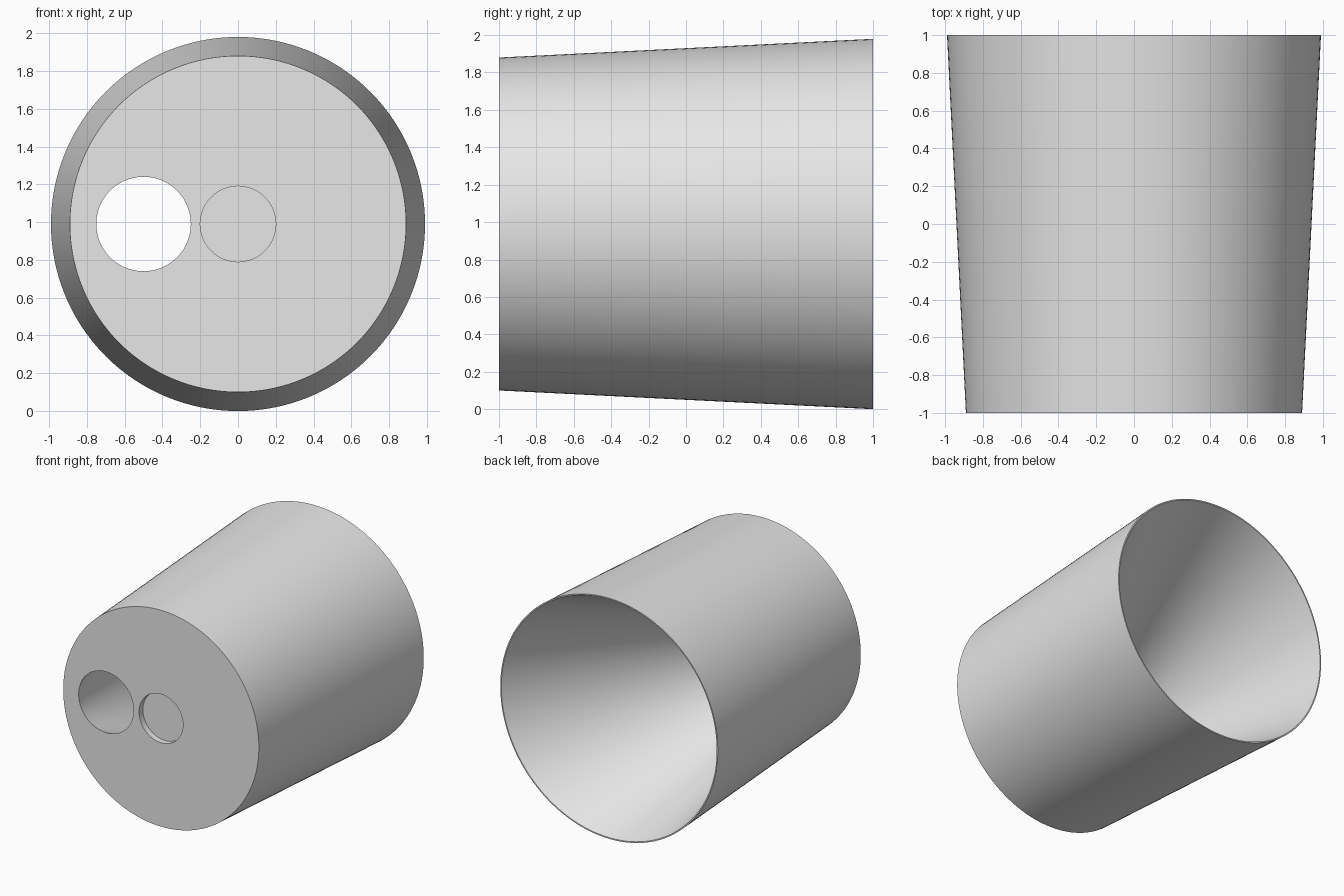
import bpy, bmesh, math

cube = bpy.data.objects.get("Cube")
if cube:
    bpy.data.objects.remove(cube)

SIDES = 128
CENTRE_Z = 0.99

grey = bpy.data.materials.new("light_grey")
grey.use_nodes = True
grey.diffuse_color = (0.8, 0.8, 0.8, 1)
grey.node_tree.nodes["Principled BSDF"].inputs["Base Color"].default_value = (0.8, 0.8, 0.8, 1)

bm = bmesh.new()


def ring(x, y, radius):
    """Circle of edges in a plane facing the front."""
    verts = []
    for i in range(SIDES):
        a = 2 * math.pi * i / SIDES
        verts.append(bm.verts.new((x + radius * math.cos(a), y,
                                   CENTRE_Z + radius * math.sin(a))))
    for i in range(SIDES):
        bm.edges.new((verts[i], verts[(i + 1) % SIDES]))
    return verts


def loft(a, b):
    """Wall of quads between two rings."""
    for i in range(SIDES):
        j = (i + 1) % SIDES
        bm.faces.new((a[i], a[j], b[j], b[i]))


def loop_edges(verts):
    return [bm.edges.get((verts[i], verts[(i + 1) % SIDES])) for i in range(SIDES)]


# Tapered outer shell and rear rim
front_outer = ring(0, -1, 0.89)
back_outer = ring(0, 1, 0.99)
back_inner = ring(0, 1, 0.98)
loft(front_outer, back_outer)
loft(back_outer, back_inner)

# Slanted funnel from the wide rear opening to the small off-centre front hole
hole = ring(-0.5, -1, 0.25)
loft(back_inner, hole)

# Shallow round recess in the middle of the front
recess_edge = ring(0, -1, 0.2)
recess_floor = ring(0, -0.95, 0.2)
loft(recess_edge, recess_floor)
bm.faces.new(recess_floor)

# Flat front plate around both round openings
bmesh.ops.triangle_fill(bm, use_beauty=True, use_dissolve=False, normal=(0, -1, 0),
                        edges=loop_edges(front_outer) + loop_edges(hole) + loop_edges(recess_edge))
bmesh.ops.recalc_face_normals(bm, faces=bm.faces)

mesh = bpy.data.meshes.new("tapered_housing")
bm.to_mesh(mesh)
bm.free()
mesh.materials.append(grey)
housing = bpy.data.objects.new("tapered_housing", mesh)
bpy.context.collection.objects.link(housing)

# Smooth walls with sharp rims
bpy.ops.object.select_all(action="DESELECT")
housing.select_set(True)
bpy.context.view_layer.objects.active = housing
bpy.ops.object.shade_smooth_by_angle(angle=math.radians(30))
